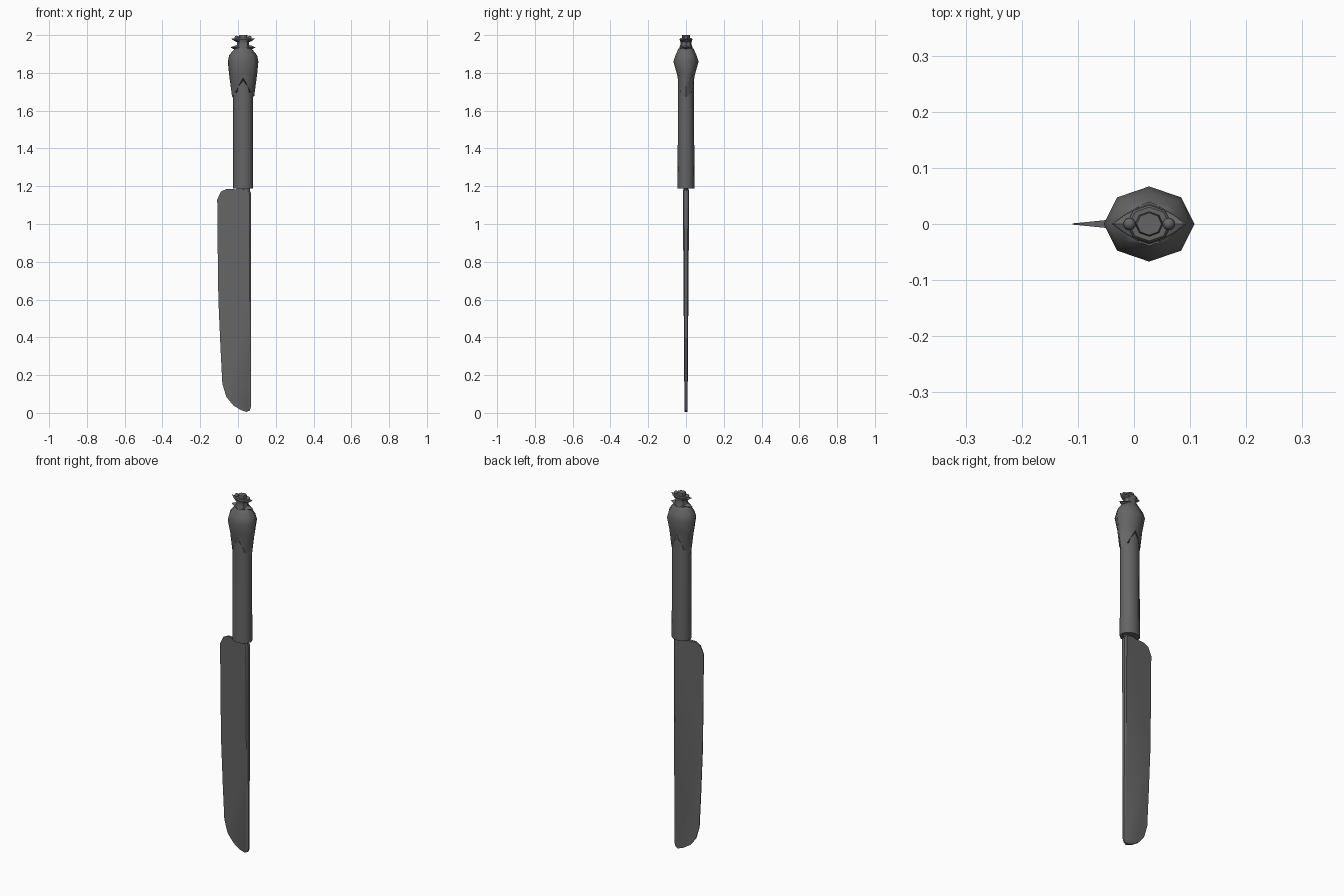
import bpy, bmesh, math
from mathutils import Vector

if "Cube" in bpy.data.objects:
    bpy.data.objects.remove(bpy.data.objects["Cube"])

CX = 0.027  # handle axis


def material(name, v):
    m = bpy.data.materials.new(name)
    m.diffuse_color = (v, v, v, 1)
    m.use_nodes = True
    m.node_tree.nodes["Principled BSDF"].inputs["Base Color"].default_value = m.diffuse_color
    return m


STEEL = material("blade steel", 0.13)
DARK = material("dark handle", 0.13)


def finish(name, bm, mat, angle=40):
    bmesh.ops.recalc_face_normals(bm, faces=bm.faces)
    me = bpy.data.meshes.new(name)
    bm.to_mesh(me)
    bm.free()
    ob = bpy.data.objects.new(name, me)
    bpy.context.collection.objects.link(ob)
    me.materials.append(mat)
    bpy.ops.object.select_all(action='DESELECT')
    ob.select_set(True)
    bpy.context.view_layer.objects.active = ob
    bpy.ops.object.shade_smooth_by_angle(angle=math.radians(angle))
    return ob


def loft(name, rings, n, mat, drop=None, angle=40):
    """Elliptical rings (z, rx, ry) joined and capped."""
    bm = bmesh.new()
    loops = []
    for k, (z, rx, ry) in enumerate(rings):
        loop = []
        for i in range(n):
            a = 2 * math.pi * i / n
            dz = drop(a) if drop and k == 0 else 0
            loop.append(bm.verts.new((CX + rx * math.cos(a), ry * math.sin(a), z + dz)))
        loops.append(loop)
    for a, b in zip(loops, loops[1:]):
        for i in range(n):
            j = (i + 1) % n
            bm.faces.new((a[i], a[j], b[j], b[i]))
    bm.faces.new(loops[0])
    bm.faces.new(loops[-1])
    return finish(name, bm, mat, angle)


# Blade: outline whose half thickness grows from cutting edge to spine
outline = [(-0.06, 1.186), (-0.09, 1.172), (-0.11, 1.13), (-0.108, 0.9), (-0.104, 0.6),
           (-0.093, 0.35), (-0.083, 0.155), (-0.062, 0.085), (-0.025, 0.04),
           (0.015, 0.015), (0.045, 0.005)]
spine = [(0.062, 0.012), (0.068, 0.03), (0.068, 0.3), (0.068, 0.6), (0.068, 0.9),
         (0.068, 1.165), (0.06, 1.18)]


def half(x, z):
    return 0.001 + (0.007 + 0.009 * z / 1.18) * min(1, (x + 0.11) / 0.165)


bm = bmesh.new()
sides = []
for s in (-1, 1):
    left = [bm.verts.new((x, s * half(x, z), z)) for x, z in outline]
    # inner line where the spine bevel begins
    right = [bm.verts.new((x - 0.008, s * half(x, z), z)) for x, z in spine]
    back = [bm.verts.new((x, s * half(x, z) * 0.6, z)) for x, z in spine]
    bm.faces.new(left + right)
    for i in range(len(spine) - 1):
        bm.faces.new((right[i], right[i + 1], back[i + 1], back[i]))
    bm.faces.new((left[-1], right[0], back[0]))
    bm.faces.new((left[0], right[-1], back[-1]))
    sides.append(left + back)
a, b = sides
for i in range(len(a)):
    j = (i + 1) % len(a)
    bm.faces.new((a[i], a[j], b[j], b[i]))
finish("blade", bm, STEEL, 30)

# Tang joining blade and grip
loft("tang", [(1.15, 0.036, 0.012), (1.22, 0.036, 0.012)], 12, STEEL)

# Grip
loft("grip", [(1.188, 0.053, 0.045), (1.45, 0.0525, 0.0435), (1.82, 0.052, 0.041)], 12, DARK)

# Pommel with long tongues down both narrow sides
loft("pommel",
     [(1.67, 0.058, 0.044), (1.79, 0.074, 0.047), (1.86, 0.081, 0.067), (1.893, 0.074, 0.056),
      (1.915, 0.056, 0.046), (1.93, 0.043, 0.039)],
     8, DARK, lambda a: 0.105 * abs(math.sin(a)) ** 4, 60)

# Crown neck, collar and end button
loft("crown_neck", [(1.925, 0.043, 0.037), (1.95, 0.032, 0.03), (1.965, 0.032, 0.03),
                    (1.978, 0.04, 0.034), (1.984, 0.036, 0.03)], 8, DARK)
loft("end_button", [(1.975, 0.02, 0.02), (1.99, 0.025, 0.022), (2.0, 0.022, 0.02)], 8, DARK)


# Pointed horns in two tiers and beads, mirrored left and right
def horn(name, s, z0, z1, reach, w, h):
    bm = bmesh.new()
    base = [bm.verts.new((CX + s * 0.018, y * w, z0 + z * h))
            for y, z in ((-1, 0), (0, 1), (1, 0), (0, -1))]
    mid = [bm.verts.new((CX + s * 0.045, y * w * 0.5, (z0 + z1) / 2 + z * h * 0.7))
           for y, z in ((-1, 0), (0, 1), (1, 0), (0, -1))]
    tip = bm.verts.new((CX + s * reach, 0, z1))
    bm.faces.new(base)
    for i in range(4):
        j = (i + 1) % 4
        bm.faces.new((base[i], base[j], mid[j], mid[i]))
        bm.faces.new((mid[i], mid[j], tip))
    finish(name, bm, DARK)


for side, s in (("left", -1), ("right", 1)):
    horn("lower_horn_" + side, s, 1.935, 1.934, 0.067, 0.032, 0.014)
    horn("upper_horn_" + side, s, 1.968, 1.982, 0.064, 0.03, 0.01)
    bm = bmesh.new()
    bmesh.ops.create_uvsphere(bm, u_segments=10, v_segments=6, radius=0.011)
    bmesh.ops.translate(bm, verts=bm.verts, vec=Vector((CX + s * 0.035, 0, 1.986)))
    finish("bead_" + side, bm, DARK, 60)
